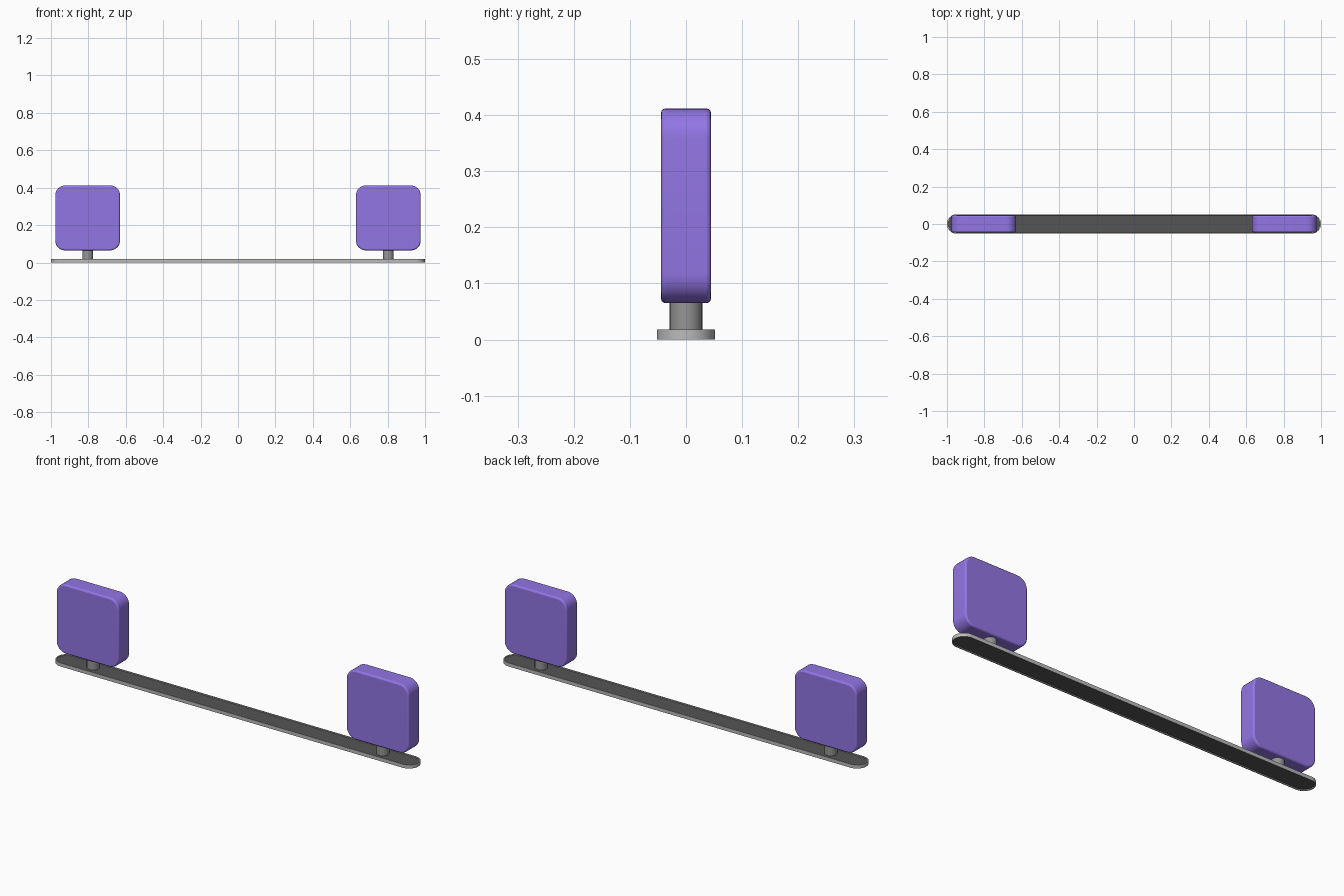
import bpy, bmesh, math

if "Cube" in bpy.data.objects:
    bpy.data.objects.remove(bpy.data.objects["Cube"])


def material(name, color):
    m = bpy.data.materials.new(name)
    m.diffuse_color = color
    m.use_nodes = True
    m.node_tree.nodes["Principled BSDF"].inputs["Base Color"].default_value = m.diffuse_color
    return m


PURPLE = material("purple", (0.29, 0.18, 0.78, 1))
DARK = material("dark_grey", (0.09, 0.09, 0.09, 1))


def add_object(name, bm, mats=(), bevel=0):
    bmesh.ops.recalc_face_normals(bm, faces=bm.faces)
    me = bpy.data.meshes.new(name)
    bm.to_mesh(me)
    bm.free()
    ob = bpy.data.objects.new(name, me)
    bpy.context.collection.objects.link(ob)
    for m in mats:
        me.materials.append(m)
    if bevel:
        mod = ob.modifiers.new("soft_edges", 'BEVEL')
        mod.width, mod.segments = bevel, 3
        mod.limit_method, mod.angle_limit = 'ANGLE', math.radians(40)
    bpy.ops.object.select_all(action='DESELECT')
    ob.select_set(True)
    bpy.context.view_layer.objects.active = ob
    bpy.ops.object.shade_smooth_by_angle(angle=math.radians(35))
    return ob


# Long base bar with round ends, thin rim and shallow dark recesses
R, H = 0.052, 0.018
bm = bmesh.new()
outline = []
for side in (1, -1):
    for i in range(17):
        a = math.pi * i / 16 - math.pi / 2
        outline.append(bm.verts.new((side * (1 - R + R * math.cos(a)), side * R * math.sin(a), 0)))
bottom = bm.faces.new(outline)
ret = bmesh.ops.extrude_face_region(bm, geom=[bottom], use_keep_orig=True)
bmesh.ops.translate(bm, vec=(0, 0, H), verts=[g for g in ret['geom'] if isinstance(g, bmesh.types.BMVert)])
bmesh.ops.recalc_face_normals(bm, faces=bm.faces)
caps = [f for f in bm.faces if len(f.verts) > 4]
bmesh.ops.inset_individual(bm, faces=caps, thickness=0.005, depth=0)
bmesh.ops.inset_individual(bm, faces=caps, thickness=0.0005, depth=-0.004)
for f in caps:
    f.material_index = 1
add_object("base_bar", bm, (material("grey", (0.5, 0.5, 0.5, 1)), DARK))

for side, label in ((-1, "left"), (1, "right")):
    # Short round post
    bm = bmesh.new()
    bmesh.ops.create_cone(bm, cap_ends=True, segments=32, radius1=0.029, radius2=0.029, depth=0.062)
    bmesh.ops.translate(bm, vec=(side * 0.803, 0, 0.043), verts=bm.verts)
    add_object(label + "_post", bm, (material("post_grey", (0.3, 0.3, 0.3, 1)),))

    # Upright rounded square pad
    bm = bmesh.new()
    bmesh.ops.create_cube(bm, size=1)
    bmesh.ops.scale(bm, vec=(0.346, 0.089, 0.347), verts=bm.verts)
    across = [e for e in bm.edges if abs(e.verts[0].co.y - e.verts[1].co.y) > 0.01]
    bmesh.ops.bevel(bm, geom=across, offset=0.052, segments=8, profile=0.5, affect='EDGES')
    bmesh.ops.translate(bm, vec=(side * 0.804, 0, 0.2385), verts=bm.verts)
    add_object(label + "_pad", bm, (PURPLE,), bevel=0.008)
